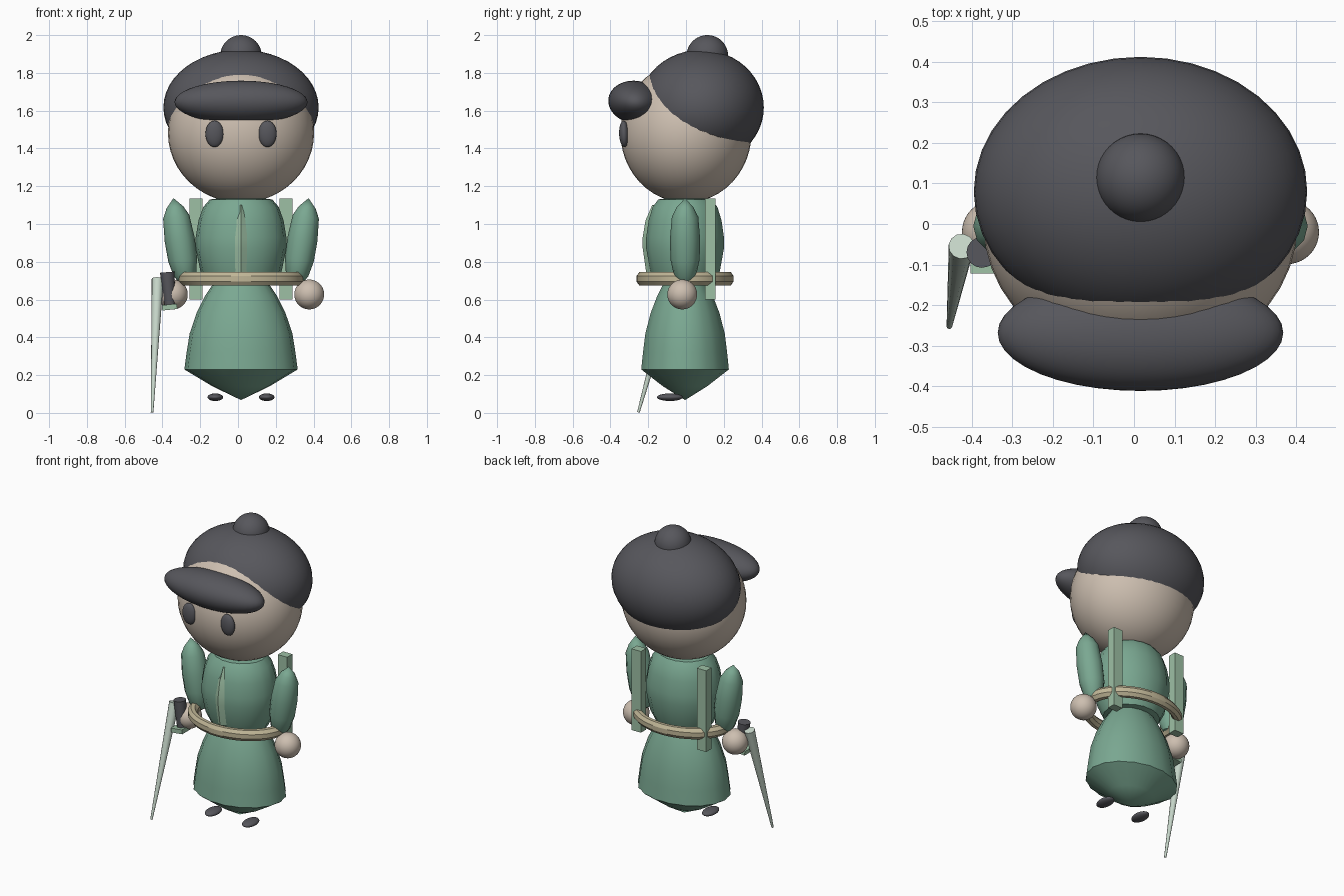
import bpy, bmesh, math
from mathutils import Vector, Matrix

if "Cube" in bpy.data.objects:
    bpy.data.objects.remove(bpy.data.objects["Cube"], do_unlink=True)

MID = 0.016  # x of the figure's symmetry line


def material(name, rgb):
    m = bpy.data.materials.new(name)
    m.use_nodes = True
    m.diffuse_color = (*rgb, 1)
    m.node_tree.nodes["Principled BSDF"].inputs["Base Color"].default_value = (*rgb, 1)
    return m


DARK = material("charcoal", (0.095, 0.095, 0.108))
SKIN = material("skin", (0.61, 0.52, 0.435))
GREEN = material("robe green", (0.195, 0.39, 0.285))
PALE = material("pale green", (0.34, 0.53, 0.375))
STEEL = material("blade grey", (0.58, 0.69, 0.6))
TAN = material("belt tan", (0.53, 0.47, 0.31))


def finish(name, bm, mat, matrix=Matrix(), angle=40):
    bmesh.ops.recalc_face_normals(bm, faces=bm.faces)
    mesh = bpy.data.meshes.new(name)
    bm.to_mesh(mesh)
    bm.free()
    mesh.transform(matrix)
    mesh.materials.append(mat)
    ob = bpy.data.objects.new(name, mesh)
    bpy.context.collection.objects.link(ob)
    if angle:
        bpy.ops.object.select_all(action='DESELECT')
        ob.select_set(True)
        bpy.context.view_layer.objects.active = ob
        bpy.ops.object.shade_smooth_by_angle(angle=math.radians(angle))
    return ob


def ellipsoid(name, loc, radii, mat, tilt=0):
    bm = bmesh.new()
    bmesh.ops.create_uvsphere(bm, u_segments=40, v_segments=24, radius=1)
    m = Matrix.Translation(loc) @ Matrix.Rotation(math.radians(tilt), 4, 'X')
    return finish(name, bm, mat, m @ Matrix.Diagonal((*radii, 1)))


def box(name, loc, size, mat, tilt=0):
    bm = bmesh.new()
    bmesh.ops.create_cube(bm, size=1)
    m = Matrix.Translation(loc) @ Matrix.Rotation(math.radians(tilt), 4, 'Y')
    return finish(name, bm, mat, m @ Matrix.Diagonal((*size, 1)), 0)


def lathe(name, profile, mat, segments, matrix, depth=1, pleat=0, closed=False, angle=40):
    """Turn (radius, height) points about z; pleat makes alternate ribs shallower."""
    bm = bmesh.new()
    rings = []
    for r, z in profile:
        ring = []
        for i in range(segments):
            a = math.tau * i / segments
            k = r * (1 - pleat * (i % 2))
            ring.append(bm.verts.new((k * math.cos(a), k * depth * math.sin(a), z)))
        rings.append(ring)
    pairs = list(zip(rings, rings[1:]))
    if closed:
        pairs.append((rings[-1], rings[0]))
    for a, b in pairs:
        for i in range(segments):
            j = (i + 1) % segments
            bm.faces.new((a[i], a[j], b[j], b[i]))
    if not closed:
        bm.faces.new(rings[0])
        bm.faces.new(rings[-1])
    bmesh.ops.remove_doubles(bm, verts=bm.verts, dist=0.0002)
    return finish(name, bm, mat, matrix, angle)


def along(start, end):
    """Matrix that lays the z axis from start towards end."""
    d = Vector(end) - Vector(start)
    return Matrix.Translation(start) @ d.to_track_quat('Z', 'Y').to_matrix().to_4x4()


# Head, cap and face
ellipsoid("head", (MID, 0, 1.483), (0.387, 0.347, 0.37), SKIN)
ellipsoid("cap", (MID, 0.08, 1.617), (0.411, 0.332, 0.305), DARK)
ellipsoid("cap_brim", (MID, -0.268, 1.645), (0.352, 0.144, 0.113), DARK, -8)
ellipsoid("cap_knob", (MID, 0.113, 1.89), (0.11, 0.11, 0.11), DARK)

# Robe
centre = Matrix.Translation((MID, -0.005, 0))
lathe("torso", [(0, 1.15), (0.165, 1.13), (0.2, 1.09), (0.225, 1.02), (0.24, 0.93),
                (0.24, 0.87), (0.215, 0.75), (0.18, 0.68), (0, 0.655)],
      GREEN, 36, centre, 0.87, 0.025)
lathe("skirt", [(0, 0.7), (0.15, 0.68), (0.19, 0.62), (0.235, 0.53), (0.272, 0.42),
                (0.288, 0.32), (0.3, 0.23), (0.15, 0.14), (0, 0.068)],
      GREEN, 36, centre, 0.785, 0.025)

# Belt: an octagonal tube swept round the waist
tube = [(0.3 + 0.034 * math.cos(math.tau * (i + 0.5) / 8),
         0.71 + 0.038 * math.sin(math.tau * (i + 0.5) / 8)) for i in range(8)]
lathe("belt", tube, TAN, 48, centre, 0.775, closed=True, angle=30)

# Front trim: a ridged strip following the chest
bm = bmesh.new()
rows = []
for y, z, w in [(-0.165, 1.1, 0.012), (-0.2, 1.02, 0.032), (-0.215, 0.93, 0.04),
                (-0.215, 0.87, 0.04), (-0.195, 0.73, 0.03)]:
    rows.append([bm.verts.new((MID + x, y + dy, z))
                 for x, dy in ((-w, 0.01), (0, -0.014), (w, 0.01), (0, 0.025))])
for a, b in zip(rows, rows[1:]):
    for i in range(4):
        j = (i + 1) % 4
        bm.faces.new((a[i], a[j], b[j], b[i]))
bm.faces.new(rows[0])
bm.faces.new(rows[-1])
finish("front_trim", bm, PALE, angle=30)

# Paired parts
for side, s in (("left", 1), ("right", -1)):
    ellipsoid(side + "_eye", (MID + s * 0.14, -0.328, 1.477), (0.048, 0.026, 0.07), DARK, 2)
    lathe(side + "_arm", [(0, 0), (0.045, 0.05), (0.07, 0.1), (0.08, 0.22), (0.077, 0.33),
                          (0.06, 0.41), (0.035, 0.45), (0, 0.455)], GREEN, 12,
          along((MID + s * 0.358, -0.005, 1.137), (MID + s * 0.29, -0.005, 0.687)))
    ellipsoid(side + "_hand", (MID + s * 0.361, -0.02, 0.627), (0.079,) * 3, SKIN)
    box(side + "_back_post", (MID + s * 0.238, 0.128, 0.868), (0.068, 0.055, 0.535), PALE)
    ellipsoid(side + "_foot", (MID + s * 0.136, -0.085, 0.083), (0.041, 0.068, 0.02), DARK)

# Sword held in the right hand
top, tip = Vector((-0.425, -0.055, 0.71)), Vector((-0.455, -0.252, 0.003))
lathe("sword_blade", [(0.032, 0), (0.007, (tip - top).length)], STEEL, 12, along(top, tip))
lathe("sword_grip", [(0.038, 0), (0.037, 0.03), (0.028, 0.19)], DARK, 16,
      along((-0.375, -0.07, 0.745), (-0.358, -0.07, 0.55)))
box("sword_guard", (-0.362, -0.08, 0.56), (0.08, 0.085, 0.028), PALE, -6)
